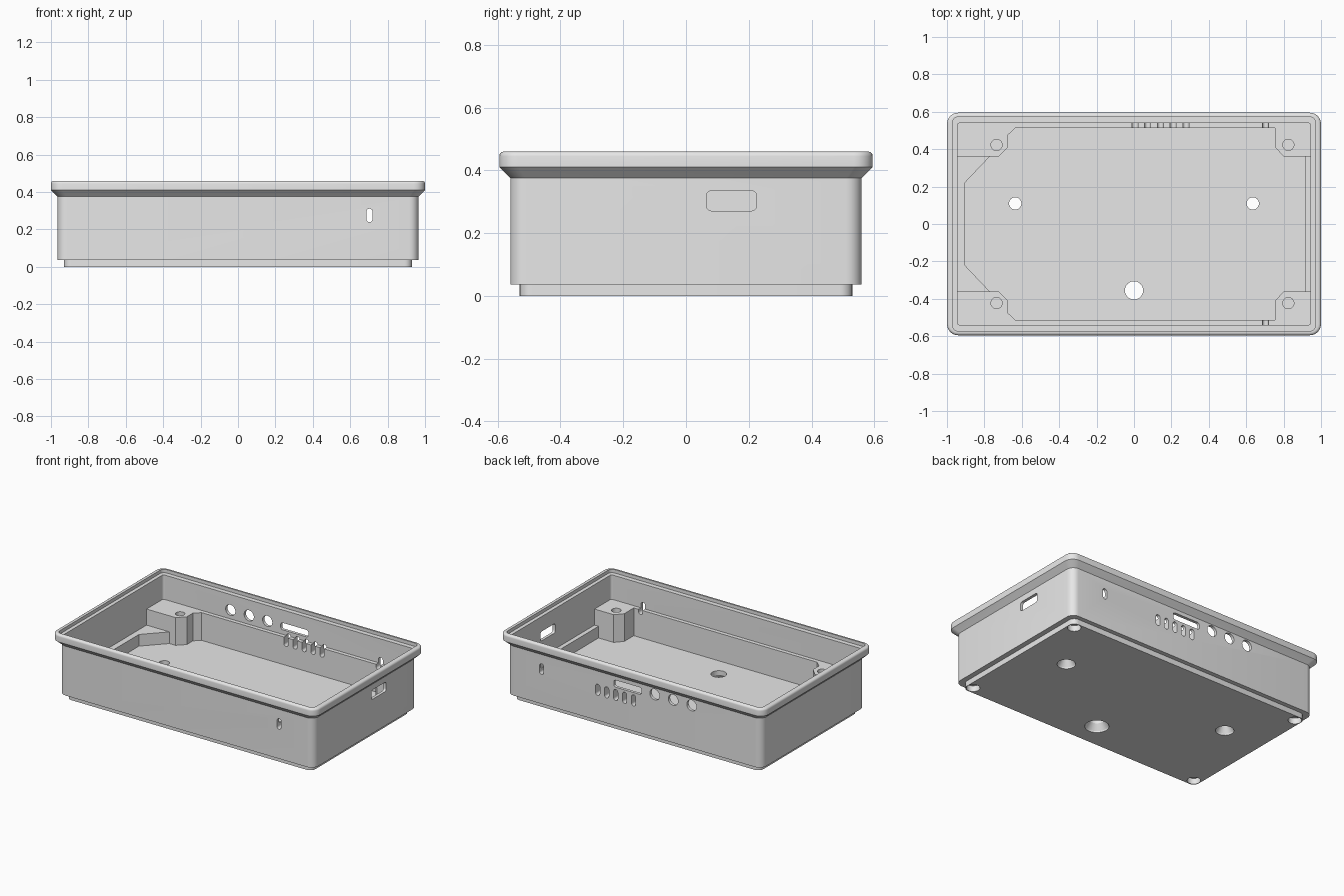
import bpy, bmesh, math

if "Cube" in bpy.data.objects:
    bpy.data.objects.remove(bpy.data.objects["Cube"])

grey = bpy.data.materials.new("light_grey")
grey.diffuse_color = (0.8, 0.8, 0.8, 1)
grey.use_nodes = True
grey.node_tree.nodes["Principled BSDF"].inputs["Base Color"].default_value = grey.diffuse_color


def rrect(cx, cy, hx, hy, r, n=6):
    """Rounded rectangle outline; hx = hy = r gives a circle."""
    pts = []
    for k, (sx, sy) in enumerate([(1, 1), (-1, 1), (-1, -1), (1, -1)]):
        for i in range(n + 1):
            a = math.pi / 2 * (k + i / n)
            pts.append((cx + sx * (hx - r) + r * math.cos(a),
                        cy + sy * (hy - r) + r * math.sin(a)))
    return pts


def place(pts, w, axis="z"):
    if axis == "z":
        return [(u, v, w) for u, v in pts]
    if axis == "y":
        return [(u, w, v) for u, v in pts]
    return [(w, u, v) for u, v in pts]


def loft(bm, rings):
    """Closed solid through matching rings."""
    vs = [[bm.verts.new(p) for p in ring] for ring in rings]
    n = len(vs[0])
    for a, b in zip(vs, vs[1:]):
        for i in range(n):
            j = (i + 1) % n
            bm.faces.new((a[i], a[j], b[j], b[i]))
    bm.faces.new(vs[0][::-1])
    bm.faces.new(vs[-1])


def prism(bm, pts, w0, w1, axis="z"):
    loft(bm, [place(pts, w0, axis), place(pts, w1, axis)])


def finish(bm, name):
    bmesh.ops.remove_doubles(bm, verts=bm.verts, dist=1e-5)
    bmesh.ops.recalc_face_normals(bm, faces=bm.faces)
    me = bpy.data.meshes.new(name)
    bm.to_mesh(me)
    bm.free()
    me.materials.append(grey)
    ob = bpy.data.objects.new(name, me)
    bpy.context.collection.objects.link(ob)
    return ob


def activate(ob):
    bpy.ops.object.select_all(action="DESELECT")
    ob.select_set(True)
    bpy.context.view_layer.objects.active = ob


def cut(ob, cutter):
    activate(ob)
    m = ob.modifiers.new("cut", "BOOLEAN")
    m.operation = "DIFFERENCE"
    m.solver = "EXACT"
    m.object = cutter
    bpy.ops.object.modifier_apply(modifier=m.name)


# --- Tray shell: foot, body, flared rim, stepped lip, cavity: (half x, half y, radius, z)
sections = [(0.93, 0.53, 0.04, 0), (0.93, 0.53, 0.04, 0.037),
            (0.965, 0.56, 0.05, 0.037), (0.965, 0.56, 0.05, 0.375),
            (1.0, 0.595, 0.06, 0.41)]
for i in range(5):                                   # rounded upper rim edge
    a = math.pi / 2 * i / 4
    d = 0.015 * (1 - math.cos(a))
    sections.append((1 - d, 0.595 - d, 0.06 - d, 0.445 + 0.015 * math.sin(a)))
sections += [(0.97, 0.572, 0.03, 0.46), (0.97, 0.572, 0.03, 0.437),
             (0.945, 0.54, 0.015, 0.437), (0.945, 0.54, 0.015, 0.08)]
bm = bmesh.new()
loft(bm, [place(rrect(0, 0, hx, hy, r), z) for hx, hy, r, z in sections])
shell = finish(bm, "tray_shell")

# --- Wall ledges with screw posts at their ends
half = [(-0.947, 0.36), (-0.725, 0.36), (-0.675, 0.41), (-0.675, 0.475),
        (-0.635, 0.513), (0.755, 0.513), (0.755, 0.41), (0.80, 0.36),
        (0.947, 0.36), (0.947, 0.542), (-0.947, 0.542)]
ledges = []
for name, s in (("back_ledge", 1), ("front_ledge", -1)):
    bm = bmesh.new()
    prism(bm, [(x, s * y) for x, y in half], 0.075, 0.27)
    ledges.append(finish(bm, name))

# --- Low side ledges
bm = bmesh.new()
prism(bm, [(-0.947, -0.362), (-0.77, -0.362), (-0.905, -0.22),
           (-0.905, 0.22), (-0.77, 0.362), (-0.947, 0.362)], 0.075, 0.16)
left_ledge = finish(bm, "left_ledge")
bm = bmesh.new()
prism(bm, [(0.915, -0.362), (0.947, -0.362), (0.947, 0.362), (0.915, 0.362)], 0.075, 0.16)
right_ledge = finish(bm, "right_ledge")

# --- Wall openings
bm = bmesh.new()
prism(bm, rrect(0.703, 0.275, 0.016, 0.036, 0.016), -0.7, 0.7, "y")      # front and back slot
for i in range(5):                                                        # vent slots
    prism(bm, rrect(0.005 + 0.068 * i, 0.247, 0.016, 0.038, 0.016), 0.45, 0.7, "y")
prism(bm, rrect(0.05, 0.325, 0.105, 0.024, 0.016), 0.45, 0.7, "y")       # wide connector
for x in (-0.155, -0.295, -0.435):                                        # round jacks
    prism(bm, rrect(x, 0.33, 0.037, 0.037, 0.037), 0.45, 0.7, "y")
prism(bm, rrect(0.145, 0.303, 0.08, 0.032, 0.016), 0.8, 1.1, "x")        # right side port
wall_cutter = finish(bm, "wall_cutter")

# --- Floor holes with countersinks, and corner foot recesses
bm = bmesh.new()
for x, y, r, big in ((-0.635, 0.11, 0.033, 0.057), (0.635, 0.11, 0.033, 0.057),
                     (0, -0.355, 0.049, 0.075)):
    loft(bm, [place(rrect(x, y, q, q, q), z)
              for q, z in ((big, -0.05), (big, 0.01), (r, 0.05), (r, 0.15))])
for sx in (-1, 1):
    for sy in (-1, 1):
        prism(bm, rrect(sx * 0.885, sy * 0.483, 0.042, 0.042, 0.042), -0.05, 0.04)
floor_cutter = finish(bm, "floor_cutter")

# --- Blind screw holes in the posts
bm = bmesh.new()
for x in (-0.735, 0.825):
    for y in (-0.423, 0.423):
        prism(bm, rrect(x, y, 0.03, 0.03, 0.03), 0.12, 0.4)
post_cutter = finish(bm, "post_cutter")

cut(shell, wall_cutter)
cut(shell, floor_cutter)
for ob in ledges:
    cut(ob, wall_cutter)
    cut(ob, post_cutter)
for c in (wall_cutter, floor_cutter, post_cutter):
    bpy.data.objects.remove(c)

for ob in [shell, left_ledge, right_ledge] + ledges:
    activate(ob)
    bpy.ops.object.shade_smooth_by_angle(angle=math.radians(28))
